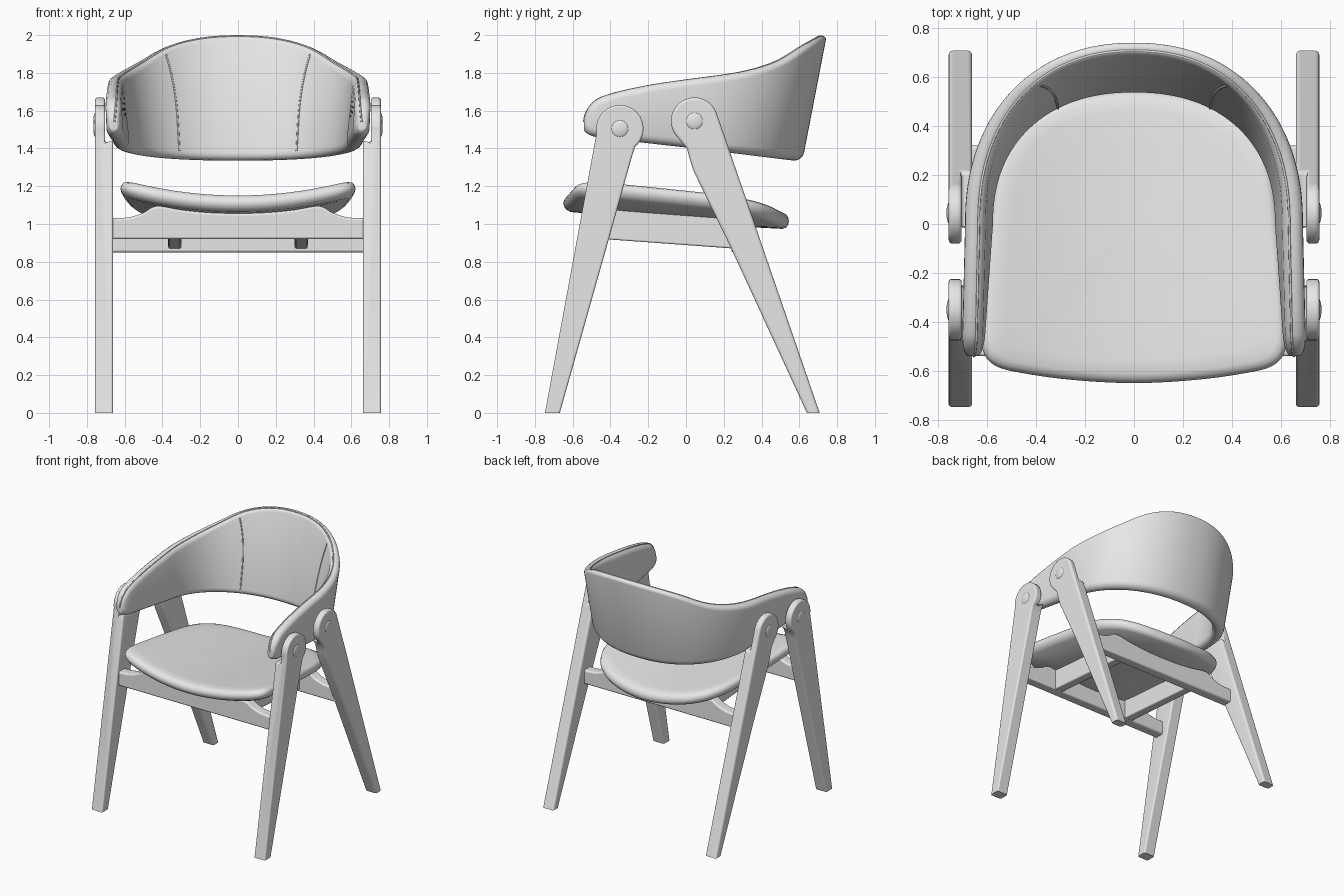
import bpy, bmesh, math
from mathutils import Vector

if "Cube" in bpy.data.objects:
    bpy.data.objects.remove(bpy.data.objects["Cube"])

mat = bpy.data.materials.new("light_grey")
mat.use_nodes = True
GREY = (0.8, 0.8, 0.8, 1)
mat.diffuse_color = GREY
mat.node_tree.nodes["Principled BSDF"].inputs["Base Color"].default_value = GREY


def finish(name, bm, angle=40):
    bmesh.ops.recalc_face_normals(bm, faces=bm.faces)
    me = bpy.data.meshes.new(name)
    bm.to_mesh(me)
    bm.free()
    ob = bpy.data.objects.new(name, me)
    bpy.context.collection.objects.link(ob)
    me.materials.append(mat)
    bpy.ops.object.select_all(action='DESELECT')
    ob.select_set(True)
    bpy.context.view_layer.objects.active = ob
    bpy.ops.object.shade_smooth_by_angle(angle=math.radians(angle))
    return ob


def skin(bm, loops):
    """Join equal closed loops of points into a capped tube."""
    rows = [[bm.verts.new(p) for p in lp] for lp in loops]
    for a, b in zip(rows, rows[1:]):
        for i in range(len(a)):
            j = (i + 1) % len(a)
            bm.faces.new((a[i], a[j], b[j], b[i]))
    bm.faces.new(rows[0])
    bm.faces.new(rows[-1])


def spline(pts, steps, closed=False):
    """Catmull-Rom curve through the points."""
    n, out = len(pts), []
    pick = lambda i: Vector(pts[i % n] if closed else pts[max(0, min(n - 1, i))])
    for i in range(n if closed else n - 1):
        a, b, c, d = (pick(i + k) for k in (-1, 0, 1, 2))
        for s in range(steps):
            t = s / steps
            out.append(0.5 * (2 * b + (c - a) * t + (2 * a - 5 * b + 4 * c - d) * t * t
                              + (3 * b - a - 3 * c + d) * t ** 3))
    if not closed:
        out.append(Vector(pts[-1]))
    return out


def bevel(ob, width, segs=4):
    m = ob.modifiers.new("round_edges", 'BEVEL')
    m.width, m.segments, m.limit_method = width, segs, 'ANGLE'
    m.angle_limit = math.radians(35)


def mirror(ob):
    ob.modifiers.new("other_side", 'MIRROR')


# ---- curved backrest with arms -------------------------------------------
TOP_EDGE = spline([(-0.55, 1.63), (-0.4, 1.69), (-0.2, 1.735), (0, 1.765), (0.3, 1.805),
                   (0.5, 1.86), (0.65, 1.945), (0.75, 2.0)], 8)
TIP_Y, FULL = -0.45, 2.2


def top_z(y):
    for a, b in zip(TOP_EDGE, TOP_EDGE[1:]):
        if y <= b.x:
            return a.y + (b.y - a.y) * (y - a.x) / (b.x - a.x)
    return TOP_EDGE[-1].y


def station(a=90, y=0, tip=0):
    """Bottom, top, inward direction, bottom and top radius, thickness factor."""
    a, e = math.radians(a), math.radians(tip)
    s, c = math.sin(a), math.cos(a)
    sx, cy = s ** (2 / FULL), c ** (2 / FULL)
    bot = Vector((0.66 * sx - 0.075 * y, 0.617 * cy + y))
    top = Vector((0.694 * sx - 0.02 * y, 0.745 * cy + y))
    k = 2 - 2 / FULL
    inward = -Vector((s ** k / 0.68, c ** k / 0.68, 0)).normalized()
    drop = 1 - math.cos(e)
    b = Vector((bot.x, bot.y, 1.405 - 0.113 * bot.y + 0.035 * drop))
    t = Vector((top.x, top.y, top_z(top.y) - 0.09 * drop))
    return b, t, inward, 0.044, 0.026 + 0.016 * s * s, 1 - 0.6 * drop


def on_section(st, h, w):
    """Point at height h above the bottom and depth w from the outside."""
    b, t, n, rb, rt, k = st
    return b + (t - b).normalized() * h + n * (rb + (w - rb) * k)


def section(st):
    b, t, n, rb, rt, k = st
    height, pts = (t - b).length, []
    for i in range(9):
        f = math.pi * i / 8
        pts.append(on_section(st, rb - rb * math.sin(f), rb - rb * math.cos(f)))
    for i in range(9):
        f = math.pi * i / 8
        pts.append(on_section(st, height - rt + rt * math.sin(f), rt + rt * math.cos(f)))
    return pts


half = [station(a) for a in range(0, 91, 2)]
half += [station(y=TIP_Y * i / 8) for i in range(1, 9)]
half += [station(y=TIP_Y - 0.09 * math.sin(math.radians(e)), tip=e) for e in range(10, 91, 10)]
left_half = [section(s) for s in half]
flip = lambda lp: [Vector((-p.x, p.y, p.z)) for p in lp]
bm = bmesh.new()
skin(bm, [flip(lp) for lp in reversed(left_half[1:])] + left_half)
finish("backrest", bm, 50)


# ---- stitched seams on the backrest --------------------------------------
def seam(name, paths, r):
    cu = bpy.data.curves.new(name, 'CURVE')
    cu.dimensions, cu.bevel_depth, cu.bevel_resolution = '3D', r, 1
    for path in paths:
        sp = cu.splines.new('POLY')
        sp.points.add(len(path) - 1)
        for p, q in zip(sp.points, path):
            p.co = (*q, 1)
    ob = bpy.data.objects.new(name, cu)
    cu.materials.append(mat)
    bpy.context.collection.objects.link(ob)


panel = []
for i in range(17):
    f = i / 16
    st = station(30 + 10 * max(0, f - 0.3) ** 2)
    rb, rt = st[3], st[4]
    height = (st[1] - st[0]).length
    panel.append(on_section(st, rb + f * (height - rb - rt), 2 * rb + 2 * (rt - rb) * f))
piping = [on_section(s, (s[1] - s[0]).length - 0.1 * s[4], s[4] * 1.42) for s in half]
seam("panel_seams", [panel, flip(panel)], 0.005)
seam("edge_piping", [flip(piping[::-1]) + piping[1:]], 0.005)

# ---- dished seat ----------------------------------------------------------
side = [(0.25, -0.637), (0.45, -0.61), (0.56, -0.582), (0.612, -0.53), (0.622, -0.44),
        (0.607, -0.2), (0.59, 0), (0.57, 0.17), (0.53, 0.3), (0.44, 0.42), (0.27, 0.505)]
outline = spline([(0, -0.65)] + side + [(0, 0.545)] + [(-x, y) for x, y in side[::-1]], 5, True)
bm = bmesh.new()
rings = []
for scale, dz in ((0.02, 0), (0.3, 0), (0.6, 0), (0.85, 0), (0.94, -0.003), (0.975, -0.013),
                  (0.993, -0.03), (1, -0.047), (0.993, -0.064), (0.975, -0.08), (0.94, -0.09),
                  (0.6, -0.095), (0.3, -0.095), (0.02, -0.095)):
    ring = []
    for p in outline:
        x, y = p.x * scale, p.y * scale
        ring.append((x, y, 1.105 - 0.08 * y + 0.24 * x * x + dz))
    rings.append(ring)
skin(bm, rings)
finish("seat", bm, 60)


# ---- legs -------------------------------------------------------------------
def prism(name, pts, axis, lo, hi):
    """Extrude a flat outline along x or y."""
    bm = bmesh.new()
    put = (lambda p, d: (d, p[0], p[1])) if axis == 'x' else (lambda p, d: (p[0], d, p[1]))
    skin(bm, [[put(p, d) for p in pts] for d in (lo, hi)])
    return finish(name, bm, 35)


def head(cy, cz, start, end, r=0.125):
    return [(cy + r * math.cos(math.radians(start + (end - start) * i / 24)),
             cz + r * math.sin(math.radians(start + (end - start) * i / 24))) for i in range(25)]


def cut(ob, cutter):
    m = ob.modifiers.new(cutter.name, 'BOOLEAN')
    m.operation, m.object, m.solver = 'DIFFERENCE', cutter, 'EXACT'


front = [(-0.756, -0.05), (-0.682, -0.05), (-0.417, 0.89), (-0.305, 1.29), (-0.285, 1.36)]
front += head(-0.35, 1.505, -50, 190)
back = [(0.663, -0.05), (0.725, -0.05)] + head(0.045, 1.545, 14, 215)
back += [(0.005, 1.40), (0.018, 1.35), (0.04, 1.28), (0.23, 0.89)]

# blocks that thin the leg heads beside the arms and trim the feet flat
clearance = prism("head_clearance", [(0.4, 1.52), (0.704, 1.43), (0.704, 2.2), (0.4, 2.2)],
                  'y', -1, 1)
ground = prism("foot_trim", [(-1, -0.3), (1, -0.3), (1, 0), (-1, 0)], 'y', -1, 1)
for helper in (clearance, ground):
    helper.data.shade_flat()
    helper.hide_render = True
    helper.hide_viewport = True

for name, pts, py, pz in (("front", front, -0.35, 1.505), ("back", back, 0.045, 1.545)):
    leg = prism(name + "_legs", pts, 'x', 0.662, 0.757)
    cut(leg, clearance)
    bevel(leg, 0.024)
    cut(leg, ground)
    mirror(leg)
    # domed pivot buttons
    bm = bmesh.new()
    bmesh.ops.create_uvsphere(bm, u_segments=24, v_segments=12, radius=0.047)
    for v in bm.verts:
        v.co = Vector((0.752 + v.co.z * 0.3, py + v.co.x, pz + v.co.y))
    mirror(finish(name + "_pivot_buttons", bm))

# ---- under-seat frame -------------------------------------------------------
crest = spline([(0.69, 1.03), (0.58, 1.035), (0.5, 1.06), (0.43, 1.095), (0.3, 1.075),
                (0.15, 1.06), (0, 1.055)], 4)
for name, y, dz in (("front_rail", -0.5, 0), ("back_rail", 0.28, -0.07)):
    pts = [(p.x, p.y + dz) for p in crest]
    pts = [(-0.69, 0.92 + dz), (0.69, 0.92 + dz)] + pts + [(-x, z) for x, z in pts[-2::-1]]
    bevel(prism(name, pts, 'y', y - 0.04, y + 0.04), 0.012, 3)
beam = [(-0.5, 0.925), (0.28, 0.868), (0.28, 1.03), (-0.5, 1.09)]
beams = prism("seat_beams", beam, 'x', 0.3, 0.37)
bevel(beams, 0.008, 2)
mirror(beams)
